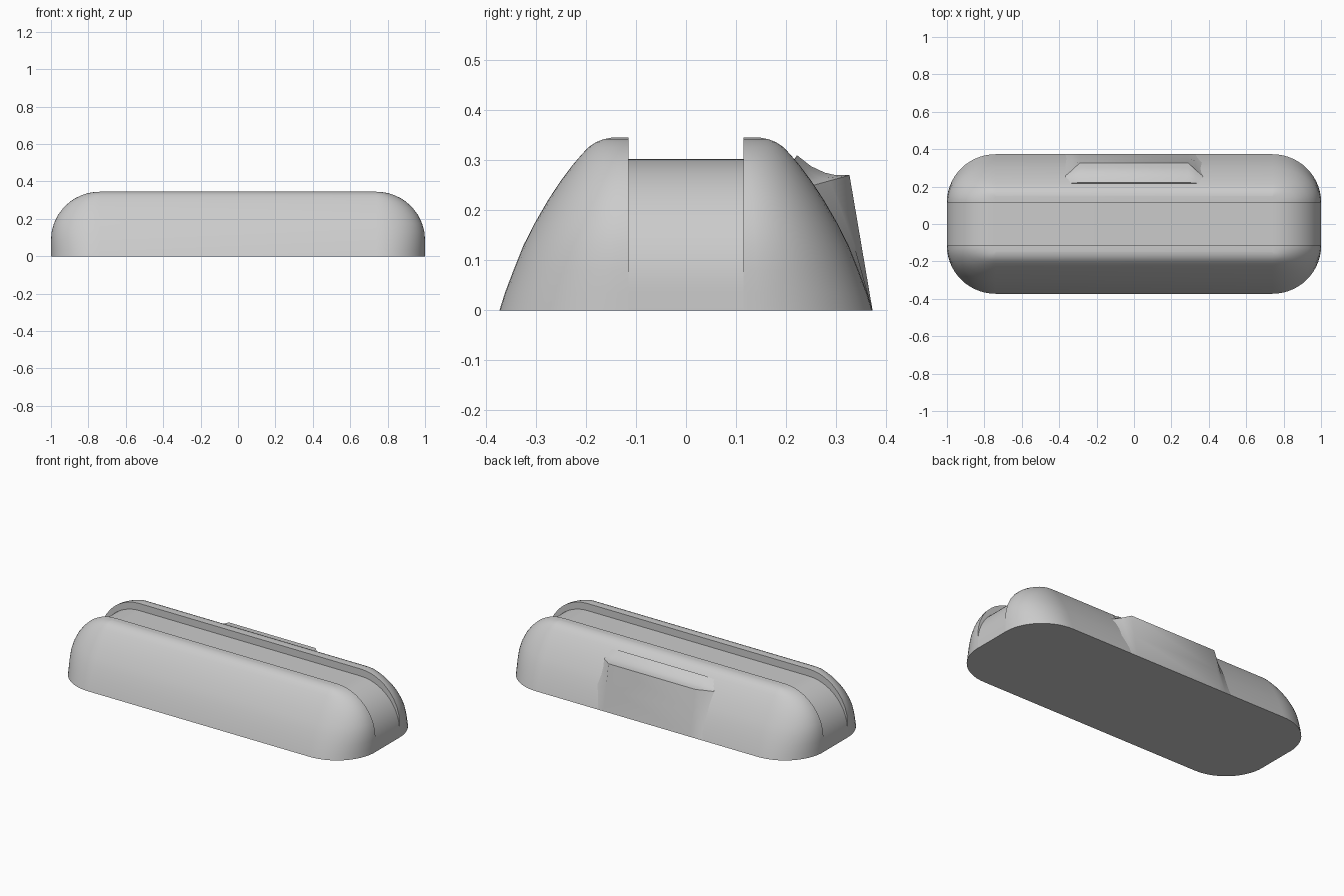
import bpy, math

cube = bpy.data.objects.get("Cube")
if cube:
    bpy.data.objects.remove(cube, do_unlink=True)

grey = bpy.data.materials.new("light grey")
grey.use_nodes = True
colour = (0.6, 0.6, 0.6, 1)
grey.diffuse_color = colour
grey.node_tree.nodes["Principled BSDF"].inputs["Base Color"].default_value = colour

SLOT = 0.115      # half width of the slot
FLAT = 0.74       # half length of the straight part
R = 0.26          # end radius
TOP = 0.345
DROP = 0.043      # depth of the slot


def loft(name, rings):
    """Skin closed rings of equal length and cap both ends."""
    n = len(rings[0])
    verts = [p for ring in rings for p in ring]
    faces = [(i * n + j, i * n + (j + 1) % n, (i + 1) * n + (j + 1) % n, (i + 1) * n + j)
             for i in range(len(rings) - 1) for j in range(n)]
    faces += [tuple(reversed(range(n))), tuple(range(len(verts) - n, len(verts)))]
    mesh = bpy.data.meshes.new(name)
    mesh.from_pydata(verts, [], faces)
    mesh.materials.append(grey)
    obj = bpy.data.objects.new(name, mesh)
    bpy.context.collection.objects.link(obj)
    bpy.ops.object.select_all(action='DESELECT')
    obj.select_set(True)
    bpy.context.view_layer.objects.active = obj
    bpy.ops.object.mode_set(mode='EDIT')
    bpy.ops.mesh.select_all(action='SELECT')
    bpy.ops.mesh.normals_make_consistent(inside=False)
    bpy.ops.object.mode_set(mode='OBJECT')
    bpy.ops.object.shade_smooth_by_angle(angle=math.radians(35))
    return obj


def half_length(z):
    """Half length of the body at height z: straight, then a round shoulder."""
    h = max(0, z - (TOP - R))
    return FLAT + math.sqrt(max(0, R * R - h * h)) + 0.0005


# Side profile as (half depth, height)
profile = [(.373, 0), (.362, .035), (.345, .08), (.325, .13), (.302, .175), (.276, .22),
           (.251, .258), (.227, .29), (.21, .31), (.195, .326), (.18, .336), (.165, .342),
           (.15, TOP)]

# Front and back shells: nested rounded outlines, flat against the slot
STEPS = 14
for name, side in (("front_shell", -1), ("back_shell", 1)):
    rings = []
    for depth, z in profile:
        rx, ry = half_length(z) - FLAT, depth - SLOT
        arc = [(FLAT + rx * math.cos(k * math.pi / 2 / STEPS),
                side * (SLOT + ry * math.sin(k * math.pi / 2 / STEPS)), z)
               for k in range(STEPS + 1)]
        rings.append(arc + [(-x, y, h) for x, y, h in reversed(arc)])
    loft(name, rings)

# Core: sunken floor of the slot, running down both ends
shoulder = [(FLAT + R * math.cos(k * math.pi / 40), TOP - R - DROP + R * math.sin(k * math.pi / 40))
            for k in range(21)]
half = [(1.0, 0)] + shoulder
outline = half + [(-x, z) for x, z in reversed(half)]
loft("slot_core", [[(x, y, z) for x, z in outline] for y in (-SLOT, SLOT)])

# Thumb tab on the back, with flared sides that run into the shell
full = [(.373, 0), (.350, .135), (.327, .27), (.30, .27), (.278, .275), (.25, .288), (.222, .31), (.15, .2)]
faded = [(.373, 0), (.325, .125), (.255, .25), (.246, .258), (.24, .265), (.23, .278), (.215, .298), (.15, .2)]
sections = [(-.37, 0), (-.33, .46), (-.29, 1), (.29, 1), (.33, .46), (.37, 0)]
loft("thumb_tab", [[(x, b[0] + w * (a[0] - b[0]), b[1] + w * (a[1] - b[1]))
                    for a, b in zip(full, faded)] for x, w in sections])
